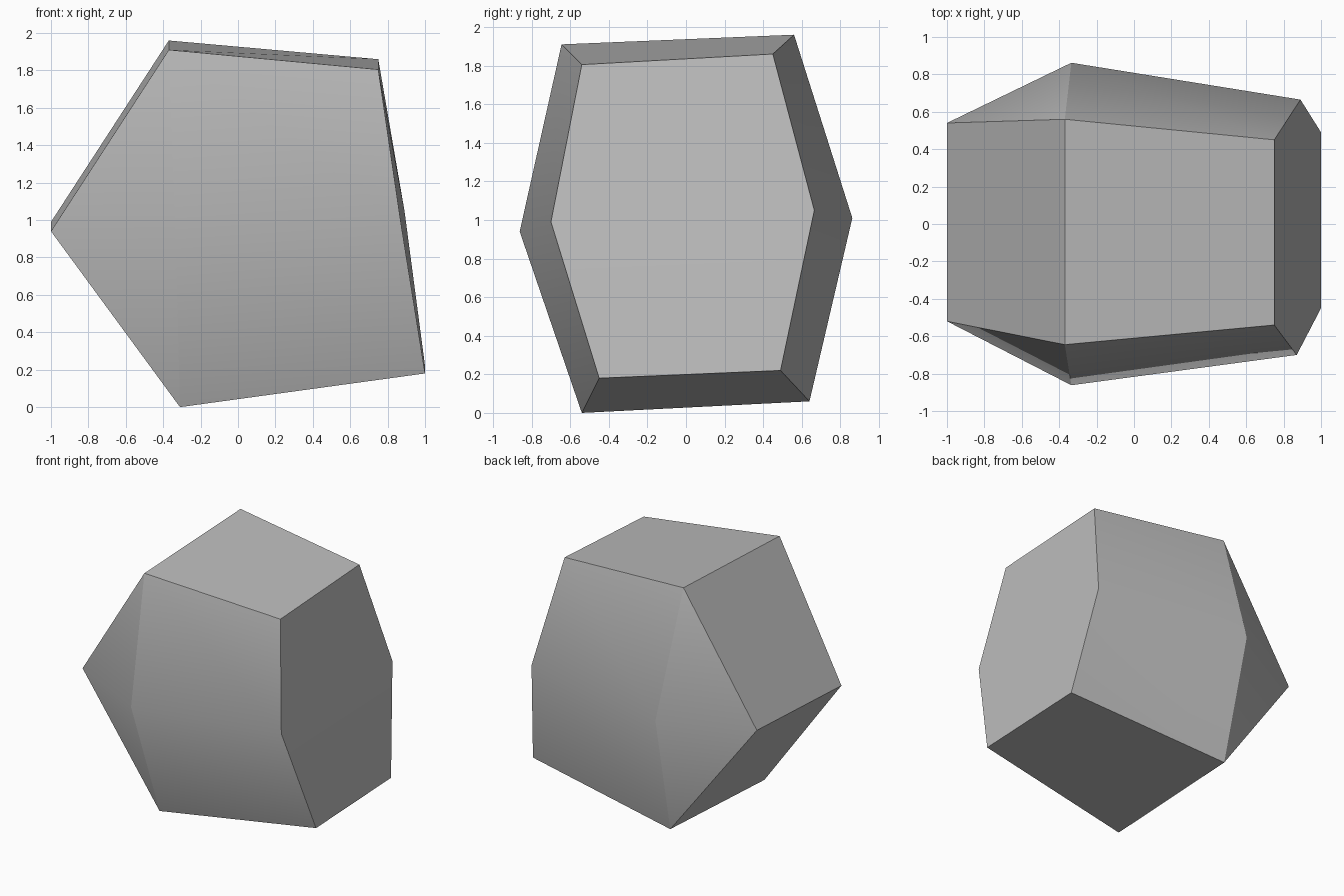
import bpy
import bmesh
import math

if "Cube" in bpy.data.objects:
    bpy.data.objects.remove(bpy.data.objects["Cube"], do_unlink=True)

# Stone colour
stone = bpy.data.materials.new("stone grey")
stone.use_nodes = True
grey = (0.5, 0.5, 0.5, 1)
stone.diffuse_color = grey
stone.node_tree.nodes["Principled BSDF"].inputs["Base Color"].default_value = grey

# Rim corners of each end, from the upper peak (A) round to the side point (F),
# and the bulging hub (G)
FRONT = dict(A=(-.37, -.645, 1.91), B=(.75, -.54, 1.805), C=(.87, -.70, .99),
             D=(1, -.45, .18), E=(-.31, -.54, 0), F=(-1, -.52, .94),
             G=(-.335, -.862, .94))
BACK = dict(A=(-.37, .56, 1.96), B=(.75, .45, 1.86), C=(.89, .665, 1.05),
            D=(1, .49, .22), E=(-.31, .64, .06), F=(-1, .54, .99),
            G=(-.335, .862, 1.01))

bm = bmesh.new()
front = {k: bm.verts.new(p) for k, p in FRONT.items()}
back = {k: bm.verts.new(p) for k, p in BACK.items()}

# Chipped facets on both ends
for ring, facets in ((front, "ABC ACG GCD GDE EFG FAG"),
                     (back, "ABG BCG CEG CDE EFG FAG")):
    for facet in facets.split():
        bm.faces.new([ring[k] for k in facet])

# Broad facets joining the ends
for a, b in ("AB", "BC", "CD", "DE", "EF", "FA"):
    bm.faces.new((front[a], front[b], back[b], back[a]))
bmesh.ops.recalc_face_normals(bm, faces=bm.faces)

mesh = bpy.data.meshes.new("rock")
bm.to_mesh(mesh)
bm.free()
mesh.materials.append(stone)
rock = bpy.data.objects.new("rock", mesh)
bpy.context.collection.objects.link(rock)

# Soft shading across shallow facets, hard ridges elsewhere
bpy.ops.object.select_all(action="DESELECT")
rock.select_set(True)
bpy.context.view_layer.objects.active = rock
bpy.ops.object.shade_smooth_by_angle(angle=math.radians(30))
